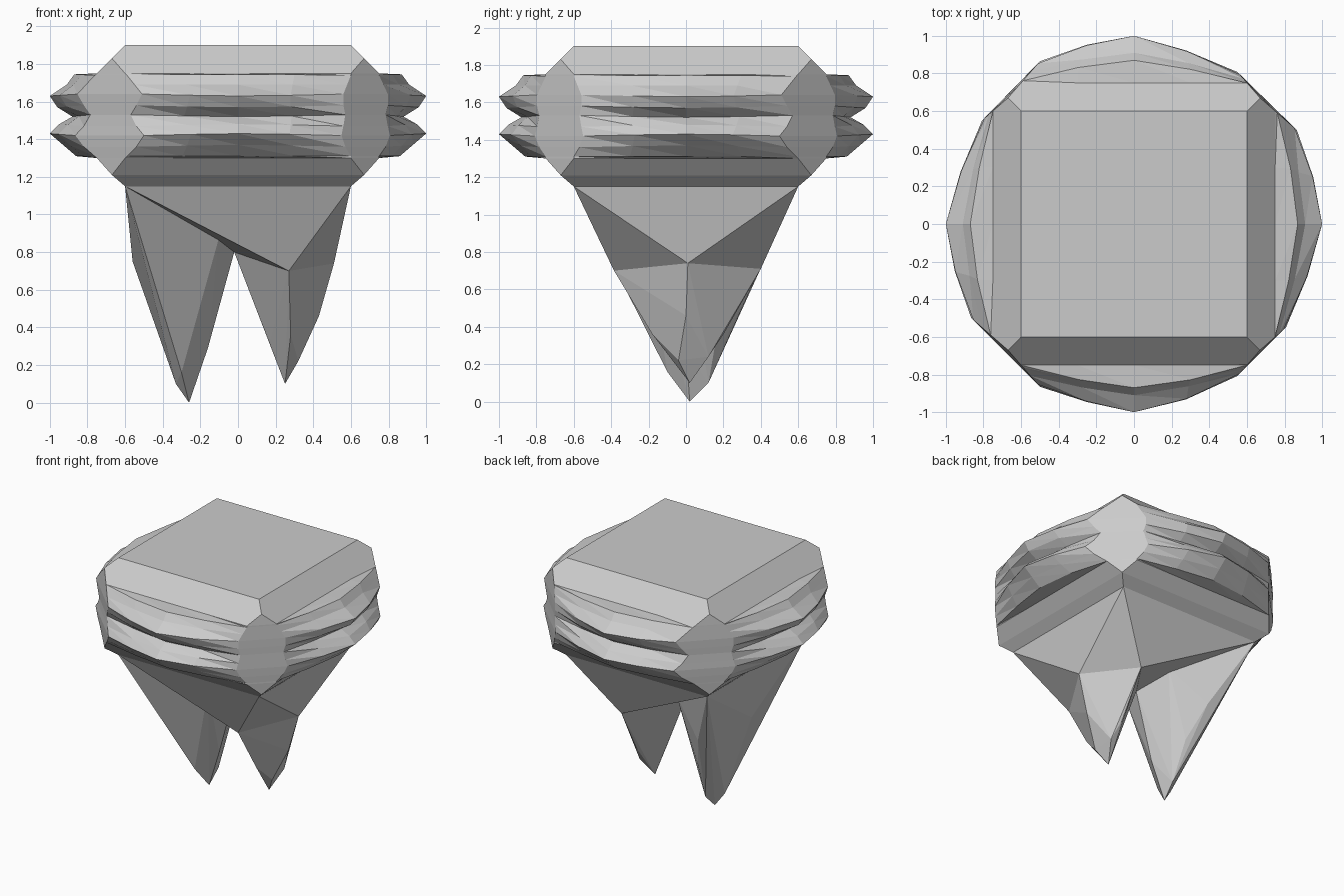
import bpy, bmesh
from math import pi
from mathutils import Matrix, Vector

if "Cube" in bpy.data.objects:
    bpy.data.objects.remove(bpy.data.objects["Cube"])


def make_object(name, bm):
    bmesh.ops.remove_doubles(bm, verts=bm.verts, dist=0.0005)
    mesh = bpy.data.meshes.new(name)
    bm.to_mesh(mesh)
    bm.free()
    ob = bpy.data.objects.new(name, mesh)
    bpy.context.collection.objects.link(ob)
    return ob


# Rugged slab: each row is end z, left half width, right half width, middle z, middle depth
ROWS = [
    (1.75, .60, .60, 1.75, .75),
    (1.74, .59, .60, 1.745, .87),
    (1.69, .55, .58, 1.69, .91),
    (1.64, .51, .56, 1.63, 1.0),
    (1.58, .54, .56, 1.57, .96),
    (1.53, .57, .57, 1.52, .88),
    (1.47, .54, .56, 1.48, .95),
    (1.42, .50, .55, 1.43, 1.0),
    (1.36, .54, .57, 1.37, .93),
    (1.31, .59, .60, 1.31, .86),
    (1.30, .60, .60, 1.30, .75),
]
COLUMNS = [(-1, 0), (-.5, .6), (0, 1), (.5, .65), (1, 0)]


def side_grid(turn, flip):
    grid = []
    for z_end, left, right, z_mid, depth in ROWS:
        if flip:
            left, right = right, left
        line = []
        for t, bulge in COLUMNS:
            half = left if t < 0 else right
            y_end = .75 + (.60 - half) * 1.15
            y = y_end + (depth - y_end) * bulge
            z = z_end + (z_mid - z_end) * bulge
            line.append(turn @ Vector((t * half, -y, z)))
        grid.append(line)
    return grid


bm = bmesh.new()


def face(*points):
    bm.faces.new([bm.verts.new(p) for p in points])


turns = [Matrix.Rotation(k * pi / 2, 3, 'Z') for k in range(4)]
grids = [side_grid(t, k > 0) for k, t in enumerate(turns)]
face(*[t @ Vector((.6, -.6, 1.9)) for t in turns])
for k, turn in enumerate(turns):
    def p(x, y, z):
        return turn @ Vector((x, y, z))
    g, nxt = grids[k], grids[(k + 1) % 4]
    # craggy side
    for a, b in zip(g, g[1:]):
        for i in range(len(COLUMNS) - 1):
            face(a[i], b[i], b[i + 1])
            face(a[i], b[i + 1], a[i + 1])
    # upper and lower bevels
    face(p(-.6, -.6, 1.9), p(-.67, -.67, 1.83), *g[0], p(.67, -.67, 1.83), p(.6, -.6, 1.9))
    face(p(-.67, -.67, 1.21), p(.67, -.67, 1.21), *reversed(g[-1]))
    face(p(-.6, -.6, 1.15), p(.6, -.6, 1.15), p(.67, -.67, 1.21), p(-.67, -.67, 1.21))
    # corner facet
    face(p(.67, -.67, 1.83), g[0][-1], nxt[0][0])
    face(p(.67, -.67, 1.21), nxt[-1][0], g[-1][-1])
    for r in range(len(ROWS) - 1):
        face(g[r][-1], g[r + 1][-1], nxt[r + 1][0], nxt[r][0])
bmesh.ops.remove_doubles(bm, verts=bm.verts, dist=0.0005)
bmesh.ops.recalc_face_normals(bm, faces=bm.faces)
make_object("rock_slab", bm)


# Faceted roots: convex shapes left open on top where they join the part above
def root(name, points):
    hull = bmesh.new()
    for pt in points:
        hull.verts.new(pt)
    bmesh.ops.convex_hull(hull, input=hull.verts)
    bmesh.ops.recalc_face_normals(hull, faces=hull.faces)
    hull.normal_update()
    tops = [f for f in hull.faces if f.normal.z > 0.35]
    bmesh.ops.delete(hull, geom=tops, context='FACES')
    make_object(name, hull)


square = [(x, y, 1.15) for x in (-.6, .6) for y in (-.6, .6)]
collar = [(.27, -.385, .70), (.51, .01, .74), (.27, .40, .71), (-.02, 0, .80)]
root("root_base", square + collar)
root("right_root", collar + [
    (.28, -.18, .36), (.43, 0, .46), (.28, .20, .36), (.17, 0, .32),
    (.32, -.04, .22), (.31, .12, .24), (.25, .02, .10)])
root("left_root", [
    (-.6, -.6, 1.15), (-.6, .6, 1.15), (-.1, -.22, .88), (-.1, .26, .90), (-.02, 0, .80),
    (-.56, 0, .75), (-.44, -.34, .65), (-.36, .37, .66),
    (-.43, 0, .39), (-.37, -.20, .46), (-.11, 0, .51), (-.27, .24, .40),
    (-.33, 0, .10), (-.30, -.10, .16), (-.16, 0, .29), (-.25, .12, .10), (-.26, .02, 0)])
